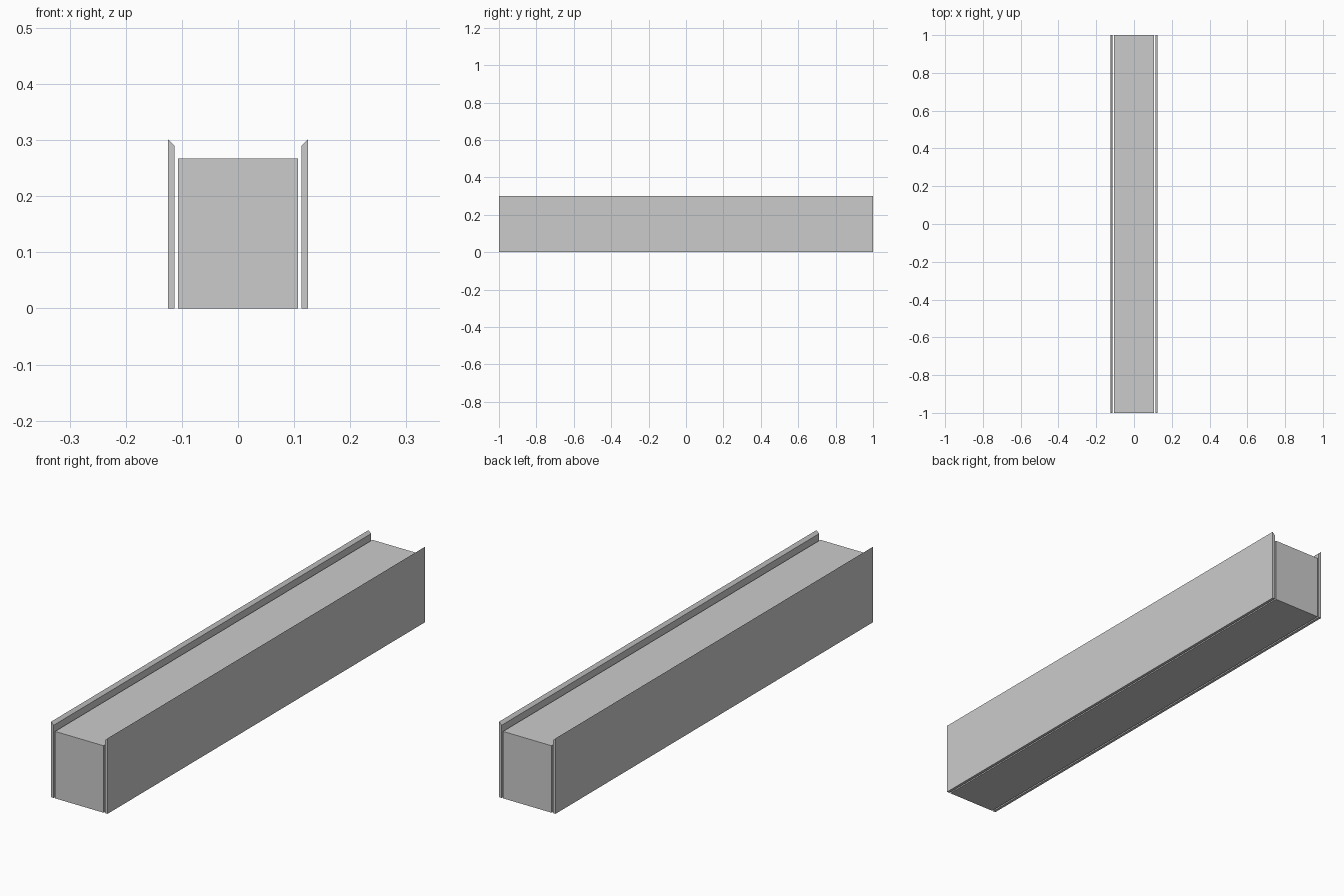
import bpy
import bmesh

if "Cube" in bpy.data.objects:
    bpy.data.objects.remove(bpy.data.objects["Cube"])

LENGTH = 2.0


def extrude_profile(name, points):
    """Extrude a closed x-z profile along the whole length in y."""
    bm = bmesh.new()
    face = bm.faces.new([bm.verts.new((x, -LENGTH / 2, z)) for x, z in points])
    result = bmesh.ops.extrude_face_region(bm, geom=[face])
    verts = [g for g in result["geom"] if isinstance(g, bmesh.types.BMVert)]
    bmesh.ops.translate(bm, verts=verts, vec=(0, LENGTH, 0))
    bmesh.ops.recalc_face_normals(bm, faces=bm.faces)
    mesh = bpy.data.meshes.new(name)
    bm.to_mesh(mesh)
    bm.free()
    obj = bpy.data.objects.new(name, mesh)
    bpy.context.collection.objects.link(obj)
    return obj


# Solid central beam
extrude_profile("core_beam", [(-0.107, 0), (0.107, 0), (0.107, 0.267), (-0.107, 0.267)])

# Thin side panels with a bevelled top edge, set off from the beam by a narrow gap
for name, side in (("left_panel", -1), ("right_panel", 1)):
    profile = [(0.113, 0), (0.1245, 0), (0.1245, 0.301), (0.113, 0.29)]
    extrude_profile(name, [(side * x, z) for x, z in profile])
